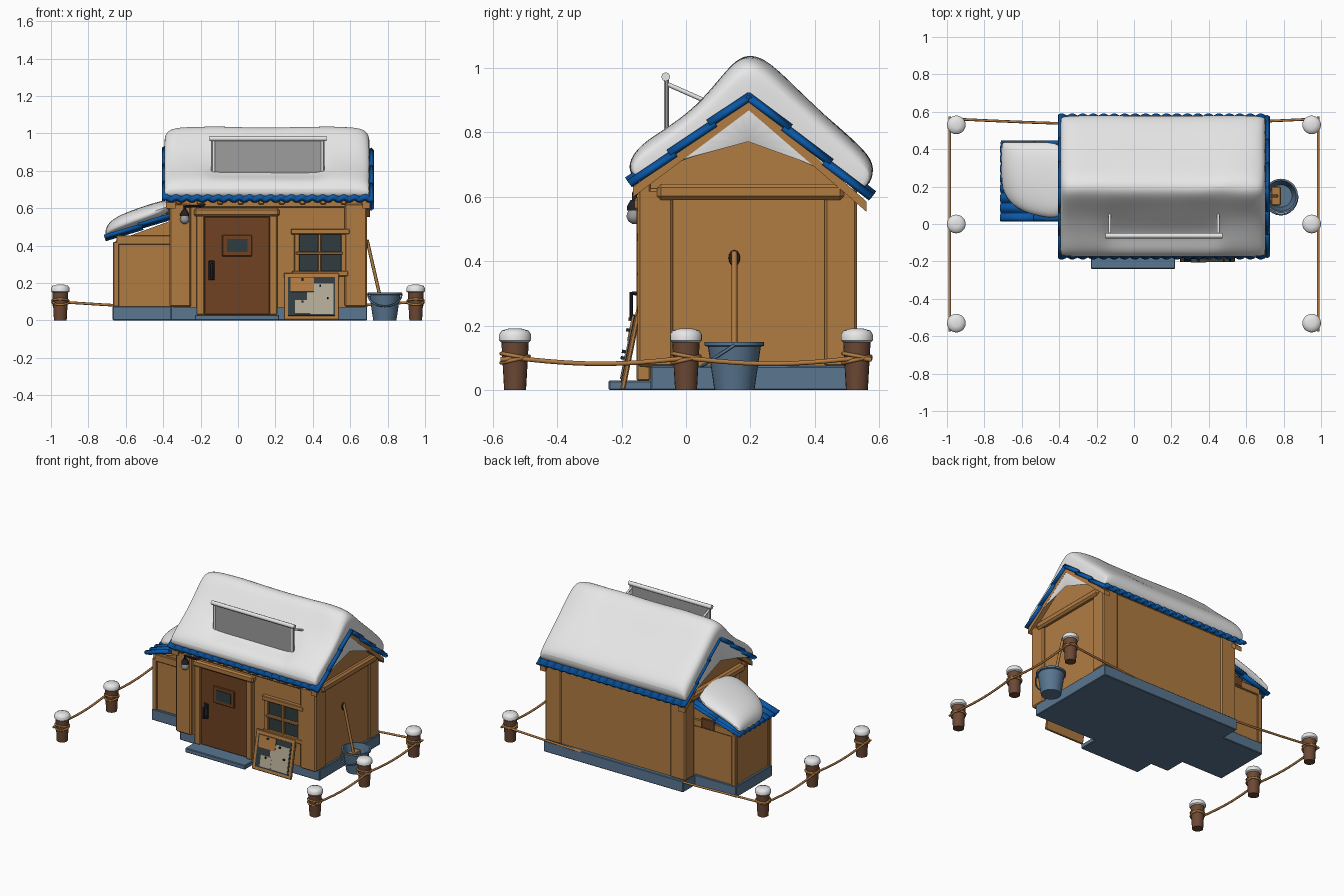
import bpy, bmesh, random
from math import sin, cos, pi, floor
from mathutils import Vector, Matrix

if "Cube" in bpy.data.objects:
    bpy.data.objects.remove(bpy.data.objects["Cube"])
random.seed(4)


def material(name, r, g, b):
    m = bpy.data.materials.new(name)
    m.use_nodes = True
    m.diffuse_color = (r, g, b, 1)
    m.node_tree.nodes["Principled BSDF"].inputs["Base Color"].default_value = (r, g, b, 1)
    return m


WOOD = material("golden wood", .44, .2, .055)
DOOR = material("dark door wood", .16, .055, .016)
BARK = material("post brown", .15, .065, .035)
BLUE = material("blue tiles", .003, .1, .4)
SLATE = material("slate blue", .1, .18, .28)
SNOW = material("snow", .8, .8, .8)
GREY = material("grey panel", .34, .34, .34)
GLASS = material("dark glass", .03, .045, .05)
PAPER = material("cream paper", .45, .4, .3)
IRON = material("black iron", .015, .016, .02)


def select(ob):
    bpy.ops.object.select_all(action='DESELECT')
    ob.select_set(True)
    bpy.context.view_layer.objects.active = ob


def finish(name, bm, mat, smooth=False):
    bmesh.ops.recalc_face_normals(bm, faces=bm.faces)
    me = bpy.data.meshes.new(name)
    bm.to_mesh(me)
    bm.free()
    me.materials.append(mat)
    ob = bpy.data.objects.new(name, me)
    bpy.context.collection.objects.link(ob)
    if smooth:
        select(ob)
        bpy.ops.object.shade_smooth_by_angle(angle=.8)
    return ob


def box(name, x, y, z, mat, bevel=.004):
    """Box from three (low, high) ranges."""
    bm = bmesh.new()
    bmesh.ops.create_cube(bm, size=1)
    for v in bm.verts:
        v.co = [r[0] if c < 0 else r[1] for c, r in zip(v.co, (x, y, z))]
    ob = finish(name, bm, mat)
    if bevel:
        mod = ob.modifiers.new("bevel", 'BEVEL')
        mod.width = bevel
    return ob


def loft(name, rings, mat, subsurf=0, caps=True):
    """Skin a row of equal closed rings."""
    bm = bmesh.new()
    vs = [[bm.verts.new(p) for p in ring] for ring in rings]
    n = len(vs[0])
    for a, b in zip(vs, vs[1:]):
        for i in range(n):
            bm.faces.new((a[i], a[(i + 1) % n], b[(i + 1) % n], b[i]))
    if caps:
        bm.faces.new(vs[0])
        bm.faces.new(vs[-1])
    ob = finish(name, bm, mat, True)
    if subsurf:
        ob.data.shade_smooth()
        mod = ob.modifiers.new("soft", 'SUBSURF')
        mod.levels = mod.render_levels = subsurf
    return ob


def lathe(name, profile, at, mat, n=20):
    return loft(name, [[(at[0] + r * cos(2 * pi * i / n), at[1] + r * sin(2 * pi * i / n), at[2] + z)
                        for i in range(n)] for r, z in profile], mat)


def prism(name, yz, x0, x1, mat):
    return loft(name, [[(x, y, z) for y, z in yz] for x in (x0, x1)], mat)


def tube(name, pts, r, mat, closed=False):
    cu = bpy.data.curves.new(name, 'CURVE')
    cu.dimensions = '3D'
    cu.bevel_depth, cu.bevel_resolution, cu.use_fill_caps = r, 2, True
    sp = cu.splines.new('POLY')
    sp.points.add(len(pts) - 1)
    for p, co in zip(sp.points, pts):
        p.co = (*co, 1)
    sp.use_cyclic_u = closed
    cu.materials.append(mat)
    ob = bpy.data.objects.new(name, cu)
    bpy.context.collection.objects.link(ob)
    select(ob)
    bpy.ops.object.convert(target='MESH')
    bpy.ops.object.shade_smooth_by_angle(angle=.8)


def tiles(name, origin, along, up, waves, rows=3, amp=.009):
    """Overlapping rows of wavy roof tiles."""
    o, a, u = Vector(origin), Vector(along), Vector(up)
    nrm = a.cross(u).normalized()
    nrm *= 1 if nrm.z > 0 else -1
    n = waves * 6
    for row in range(rows):
        bm = bmesh.new()
        pairs = []
        for i in range(n + 1):
            w = nrm * amp * sin(2 * pi * i / 6)
            p = o + a * i / n + w
            pairs.append([bm.verts.new(p + u * (row / rows) + nrm * .006),
                          bm.verts.new(p + u * min(1, (row + 1.1) / rows) - nrm * .004)])
        for p, q in zip(pairs, pairs[1:]):
            bm.faces.new((p[0], q[0], q[1], p[1]))
        ob = finish(name, bm, BLUE, True)
        mod = ob.modifiers.new("thick", 'SOLIDIFY')
        mod.thickness, mod.offset = .022, 0


# Foundation and house body
box("foundation", (-.36, .69), (-.11, .545), (0, .075), SLATE)
box("annex_foundation", (-.67, -.35), (.03, .42), (0, .075), SLATE)
box("door_step", (-.23, .22), (-.24, -.1), (0, .03), SLATE)
prism("house_walls", [(-.125, .07), (-.125, .64), (.195, .885), (.52, .62), (.52, .07)], -.345, .675, WOOD)
for x in ((-.365, -.25), (.57, .69)):
    for y in ((-.15, -.04), (.43, .53)):
        box("corner_post", x, y, (.072, .625), WOOD, .008)

# Gable beams and rake boards on both ends
for x0, x1 in ((-.385, -.335), (.665, .705)):
    box("gable_beam", (x0, x1), (-.09, .49), (.59, .64), WOOD, .012)
    for ye, ze in ((-.165, .63), (.56, .585)):
        prism("rake_board", [(ye, ze), (.195, .905), (.195, .868), (ye, ze - .032)], x0, x1, WOOD)

# Front eave beam with rafter ends
box("eave_beam", (-.37, .69), (-.145, -.11), (.605, .645), WOOD)
for i in range(10):
    x = -.33 + i * .11
    box("rafter_end", (x, x + .03), (-.165, -.12), (.62, .645), WOOD)

# Main roof
tiles("roof_front", (-.4, -.175, .64), (1.12, 0, 0), (0, .37, .28), 20)
tiles("roof_back", (-.4, .575, .598), (1.12, 0, 0), (0, -.38, .322), 20)


def roof_z(y):
    return .93 - (.75 * (.195 - y) if y < .195 else .85 * (y - .195))


# Snow blanket, thinner at the ends and scooped around the roof panel
OUTER = [(-.165, .655), (-.183, .70), (-.145, .76), (-.06, .812), (.03, .88), (.1, .96), (.155, 1.025),
         (.2, 1.04), (.255, 1.02), (.35, .925), (.45, .835), (.555, .745), (.588, .69), (.565, .62)]
UNDER = [(.52, .64), (.195, .915), (-.13, .67)]
rings = []
for x, k in ((-.395, .3), (-.39, .65), (-.365, .9), (-.3, 1), (-.17, 1), (-.13, 1), (.03, 1), (.2, 1),
             (.33, 1), (.44, 1), (.48, 1), (.6, 1), (.67, .9), (.7, .65), (.705, .3)):
    ring = []
    for i, (y, z) in enumerate(OUTER):
        yb = max(-.15, min(.55, y))
        kk = k * random.uniform(.96, 1.04)
        if i == 3 and -.15 < x < .46:
            kk *= .55
        zb = roof_z(yb)
        ring.append((x, yb + (y - yb) * kk, zb + (z - zb) * kk))
    rings.append(ring + [(x, y, z) for y, z in UNDER])
loft("roof_snow", rings, SNOW, 2)

# Roof panel with rail and braces
box("roof_panel", (-.145, .463), (-.064, -.056), (.75, .965), GREY, 0)
tube("panel_rail", [(-.152, -.063, .972), (.472, -.063, .972)], .014, SNOW)
for x in (-.13, .45):
    tube("panel_post", [(x, -.06, .77), (x, -.06, .97)], .008, SNOW)
    tube("panel_brace", [(x, -.06, .95), (x, .065, .895)], .007, SNOW)

# Annex
loft("annex_walls", [[(-.655, y, .07), (-.655, y, .425), (-.34, y, .54), (-.34, y, .07)] for y in (.045, .41)], WOOD)
for y in ((.03, .06), (.395, .42)):
    box("annex_post", (-.667, -.635), y, (.072, .42), WOOD)
    box("annex_beam", (-.65, -.35), y, (.405, .455), WOOD)
box("annex_vent", (-.51, -.41), (.41, .422), (.41, .475), DOOR)
tiles("annex_roof", (-.71, .02, .435), (0, .42, 0), (.36, 0, .127), 8, 2)
rings = []
for x, y0, h in ((-.71, .22, .03), (-.695, .15, .065), (-.63, .07, .085), (-.5, .03, .085), (-.34, .01, .08)):
    b, y1 = .445 + (x + .71) * .35, .445
    rings.append([(x, y0 + .01, b), (x, y0, b + .6 * h), (x, y0 + .05, b + h), (x, (y0 + y1) / 2, b + h * 1.15),
                  (x, y1 - .05, b + h), (x, y1, b + .6 * h), (x, y1 - .01, b)])
loft("annex_snow", rings, SNOW, 2)

# Door
box("door", (-.18, .17), (-.14, -.11), (.03, .555), DOOR)
for x in (-.222, .168):
    box("door_jamb", (x, x + .042), (-.153, -.11), (.03, .56), WOOD)
box("door_header", (-.235, .222), (-.16, -.11), (.555, .6), WOOD, .01)
box("door_window_frame", (-.085, .075), (-.148, -.13), (.342, .457), DOOR)
box("door_window", (-.058, .05), (-.152, -.145), (.365, .435), GLASS, 0)
box("handle_plate", (-.158, -.125), (-.145, -.13), (.215, .32), IRON)
tube("door_handle", [(-.14, -.14, .3), (-.14, -.17, .3), (-.14, -.17, .23), (-.14, -.14, .23)], .007, IRON)

# Window
box("window_glass", (.32, .55), (-.133, -.12), (.26, .46), GLASS, 0)
for x, w in ((.3, .03), (.427, .018), (.55, .03)):
    box("window_upright", (x, x + w), (-.148, -.12), (.24, .465), WOOD)
for z, h, x0, x1 in ((.235, .03, .29, .59), (.352, .016, .31, .56), (.46, .03, .283, .597)):
    box("window_rail", (x0, x1), (-.152, -.12), (z, z + h), WOOD)

# Leaning notice board
lean = Matrix.Translation((0, -.205, 0)) @ Matrix.Rotation(-.2, 4, 'X')
parts = [box("notice_board", (.245, .54), (0, .016), (.003, .26), WOOD),
         box("board_face", (.268, .518), (-.003, .002), (.025, .235), GLASS, 0),
         box("large_sheet", (.37, .51), (-.006, 0), (.035, .2), PAPER, 0),
         box("small_sheet", (.305, .385), (-.007, 0), (.035, .11), PAPER, 0),
         box("wood_note", (.28, .405), (-.009, 0), (.155, .235), WOOD, 0)]
for x, z in ((.345, .222), (.44, .188), (.345, .1), (.48, .12)):
    parts.append(box("pin", (x - .005, x + .005), (-.018, 0), (z - .005, z + .005), IRON, 0))
for p in parts:
    p.data.transform(lean)

# Lamp on a bracket
tube("lamp_bracket", [(-.17, -.13, .625), (-.2, -.16, .61), (-.285, -.16, .61), (-.285, -.16, .57)], .008, IRON)
lathe("lamp_cap", [(.012, .02), (.024, 0), (.024, -.012)], (-.285, -.16, .57), IRON, 14)
lathe("lamp_globe", [(.018, .02), (.026, 0), (.02, -.015), (.006, -.025)], (-.285, -.16, .54), GREY, 14)

# Bucket with brush
C = (.785, .15, 0)
lathe("bucket", [(.062, 0), (.082, .135), (.092, .138), (.092, .15), (.082, .15), (.078, .13), (.06, .015)], C, SLATE, 28)
tube("bucket_handle", [(.785 + .09 * cos(a), .15 - .1 * sin(a), .14 - .065 * sin(a))
                       for a in (pi * i / 12 for i in range(13))], .005, SLATE)
tube("brush_handle", [(.775, .15, .06), (.69, .15, .43)], .009, WOOD)
tube("hanging_ring", [(.688, .15 + .013 * cos(i * pi / 6), .41 + .02 * sin(i * pi / 6)) for i in range(12)], .005, IRON, True)
box("brush_head", (.735, .785), (.1, .2), (.06, .12), WOOD)

# Fence posts with rope rings and snow caps
for x in (-.95, .95):
    for y in (-.53, 0, .53):
        lathe("fence_post", [(.034, 0), (.043, .16)], (x, y, 0), BARK)
        lathe("post_snow", [(.042, .148), (.05, .155), (.05, .172), (.042, .185), (.02, .191)], (x, y, 0), SNOW)
        for z, tilt in ((.095, .01), (.106, -.008)):
            tube("rope_ring", [(x + .043 * cos(i * pi / 8), y + .043 * sin(i * pi / 8), z + tilt * sin(i * pi / 8))
                               for i in range(16)], .006, WOOD, True)

# Sagging ropes
for s in (-1, 1):
    pts = [(s * .985, -.575 + 1.15 * i / 24, .1 - .018 * abs(sin(pi * (-.575 + 1.15 * i / 24) / .53)))
           for i in range(25)]
    tube("side_rope", pts, .007, WOOD)
tube("back_rope", [(-.97 + 1.94 * i / 24, .562 - .03 * sin(pi * i / 24), .1 - .04 * sin(pi * i / 24))
                   for i in range(25)], .007, WOOD)
